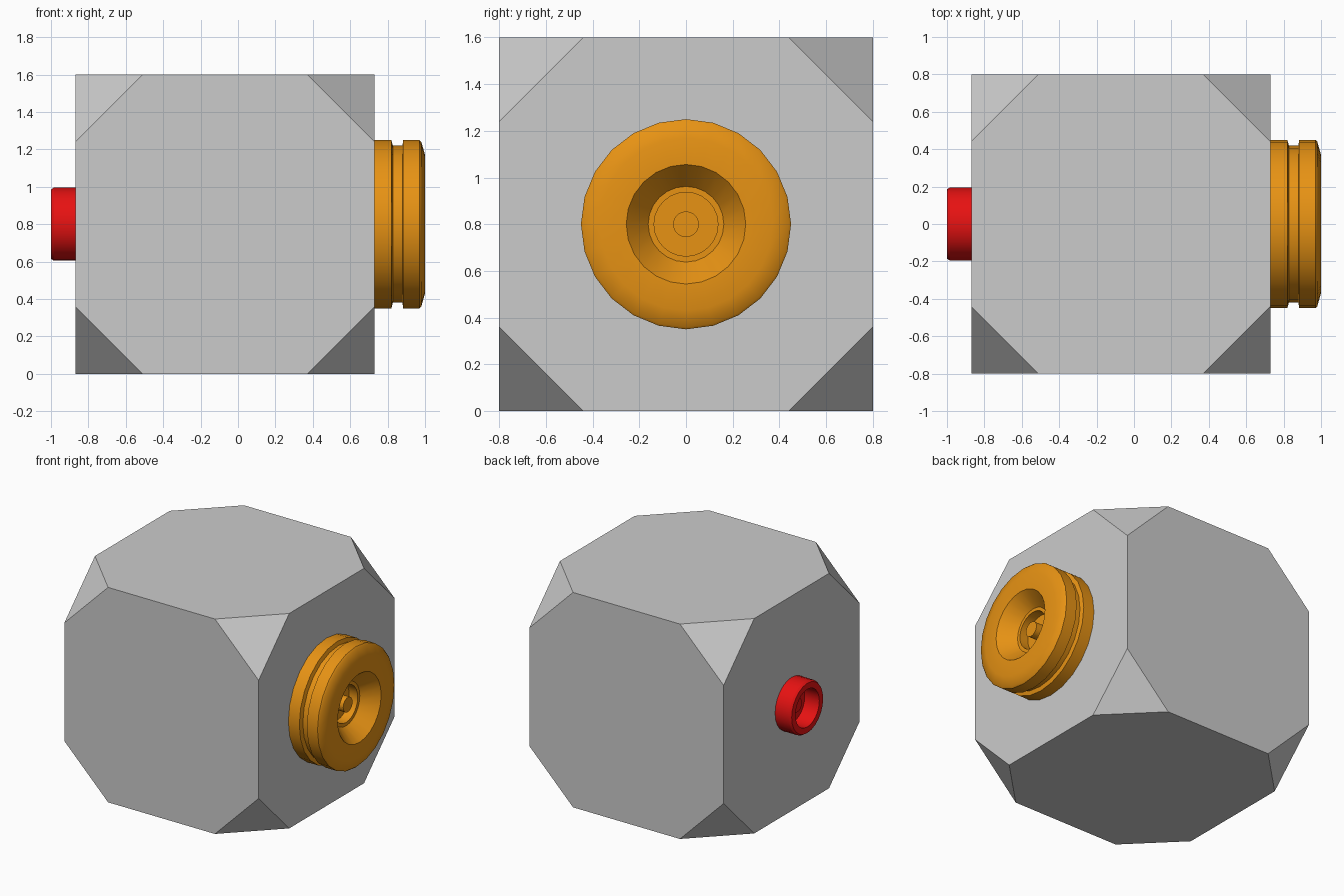
import bpy, bmesh, math
from itertools import product

if "Cube" in bpy.data.objects:
    bpy.data.objects.remove(bpy.data.objects["Cube"])

HALF, CUT = 0.8, 0.36
BODY_X, AXIS_Z = -0.07, 0.8


def material(name, rgb):
    m = bpy.data.materials.new(name)
    m.diffuse_color = (*rgb, 1)
    m.use_nodes = True
    m.node_tree.nodes["Principled BSDF"].inputs["Base Color"].default_value = m.diffuse_color
    return m


def finish(bm, name, mat=None, smooth=False):
    bmesh.ops.recalc_face_normals(bm, faces=bm.faces)
    mesh = bpy.data.meshes.new(name)
    bm.to_mesh(mesh)
    bm.free()
    ob = bpy.data.objects.new(name, mesh)
    bpy.context.collection.objects.link(ob)
    if mat:
        mesh.materials.append(mat)
    if smooth:
        bpy.ops.object.select_all(action='DESELECT')
        ob.select_set(True)
        bpy.context.view_layer.objects.active = ob
        bpy.ops.object.shade_smooth_by_angle(angle=math.radians(30))
    return ob


def lathe_x(name, profile, mat, sides=24):
    """Spin (x, radius) points around the horizontal axis; closed by end caps."""
    bm = bmesh.new()
    rings = []
    for x, r in profile:
        angles = [2 * math.pi * i / sides for i in range(sides)]
        rings.append([bm.verts.new((x, r * math.sin(a), AXIS_Z + r * math.cos(a)))
                      for a in angles])
    for a, b in zip(rings, rings[1:]):
        for i in range(sides):
            j = (i + 1) % sides
            bm.faces.new((a[i], a[j], b[j], b[i]))
    bm.faces.new(rings[0])
    bm.faces.new(rings[-1])
    return finish(bm, name, mat, smooth=True)


# Body: cube with its eight corners cut off
bm = bmesh.new()
for signs in product((-1, 1), repeat=3):
    for axis in range(3):
        p = [s * (HALF - CUT if k == axis else HALF) for k, s in enumerate(signs)]
        bm.verts.new((p[0] + BODY_X, p[1], p[2] + AXIS_Z))
bmesh.ops.convex_hull(bm, input=bm.verts)
bmesh.ops.dissolve_limit(bm, angle_limit=0.01, verts=bm.verts, edges=bm.edges)
finish(bm, "body")

orange = material("orange", (0.8, 0.29, 0.007))
red = material("red", (0.8, 0.006, 0.006))

# Large grooved socket with a conical mouth, inner step and centre pin
lathe_x("large_socket", [
    (0.70, 0.43), (0.73, 0.45), (0.82, 0.45), (0.828, 0.42), (0.88, 0.42),
    (0.882, 0.45), (0.97, 0.45), (0.98, 0.44), (1.0, 0.37), (1.0, 0.256),
    (0.89, 0.162), (0.89, 0.137), (0.82, 0.137), (0.82, 0.055), (0.905, 0.055),
], orange)

# Small socket on the opposite face, with a recessed pin
lathe_x("small_socket", [
    (-0.85, 0.195), (-0.985, 0.195), (-1.0, 0.185), (-1.0, 0.14),
    (-0.88, 0.14), (-0.88, 0.05), (-0.92, 0.05),
], red)
